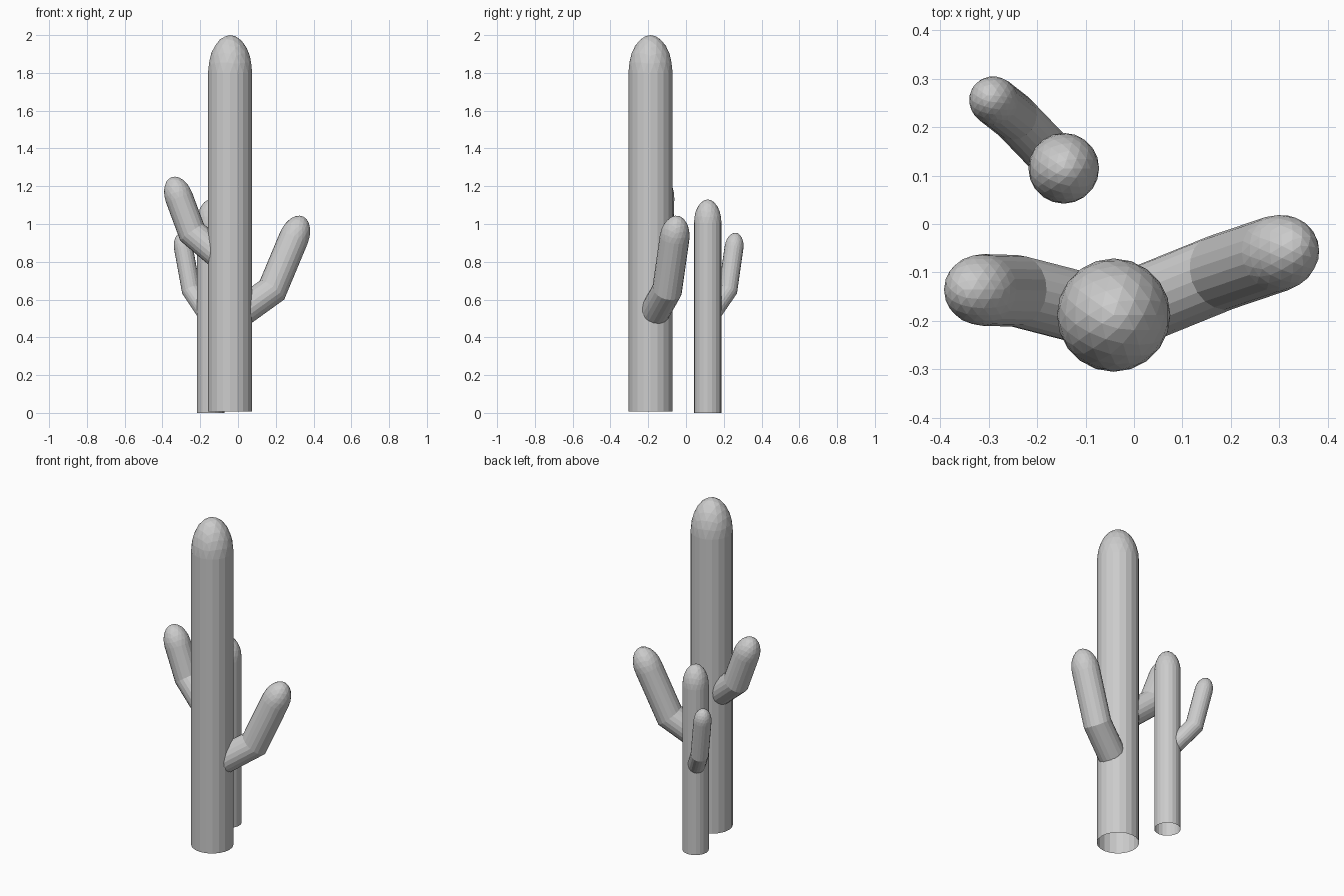
import bpy, bmesh
from mathutils import Vector

if "Cube" in bpy.data.objects:
    bpy.data.objects.remove(bpy.data.objects["Cube"])


def limb(name, path, radius, dome):
    """Open faceted tube along path (base to tip), closed by a stretched half-icosphere dome."""
    pts = [Vector(p) for p in reversed(path)]
    dirs = [(b - a).normalized() for a, b in zip(pts, pts[1:])]
    bm = bmesh.new()
    bmesh.ops.create_icosphere(bm, subdivisions=3, radius=1.0)
    bmesh.ops.delete(bm, geom=[v for v in bm.verts if v.co.z < -1e-3], context='VERTS')

    # Dome, aimed along the last segment
    turn = Vector((0, 0, 1)).rotation_difference(-dirs[0])
    for v in bm.verts:
        c = v.co
        v.co = pts[0] + turn @ Vector((c.x * radius, c.y * radius, c.z * dome))

    # Tube, extruded down the path to a mitre plane at each bend
    ring = [e for e in bm.edges if e.is_boundary]
    for i, d in enumerate(dirs):
        n = (d + dirs[i + 1]).normalized() if i + 1 < len(dirs) else d
        geom = bmesh.ops.extrude_edge_only(bm, edges=ring)["geom"]
        for v in (g for g in geom if isinstance(g, bmesh.types.BMVert)):
            v.co += d * ((pts[i + 1] - v.co).dot(n) / d.dot(n))
        ring = [g for g in geom if isinstance(g, bmesh.types.BMEdge) and g.is_boundary]

    bmesh.ops.recalc_face_normals(bm, faces=bm.faces)
    mesh = bpy.data.meshes.new(name)
    bm.to_mesh(mesh)
    bm.free()
    bpy.context.collection.objects.link(bpy.data.objects.new(name, mesh))


# Tall cactus: trunk and two bent arms
limb("tall_trunk", [(-0.042, -0.188, 0.008), (-0.042, -0.188, 1.80)], 0.117, 0.20)
limb("tall_right_arm", [(-0.042, -0.19, 0.49), (0.18, -0.10, 0.65), (0.295, -0.061, 0.925)],
     0.079, 0.126)
limb("tall_left_arm", [(-0.042, -0.19, 0.785), (-0.243, -0.138, 0.955), (-0.312, -0.136, 1.14)],
     0.074, 0.115)

# Short cactus: trunk and one bent arm
limb("short_trunk", [(-0.145, 0.115, 0), (-0.145, 0.115, 1.005)], 0.073, 0.125)
limb("short_arm", [(-0.145, 0.115, 0.495), (-0.248, 0.222, 0.65), (-0.289, 0.254, 0.875)],
     0.050, 0.08)
